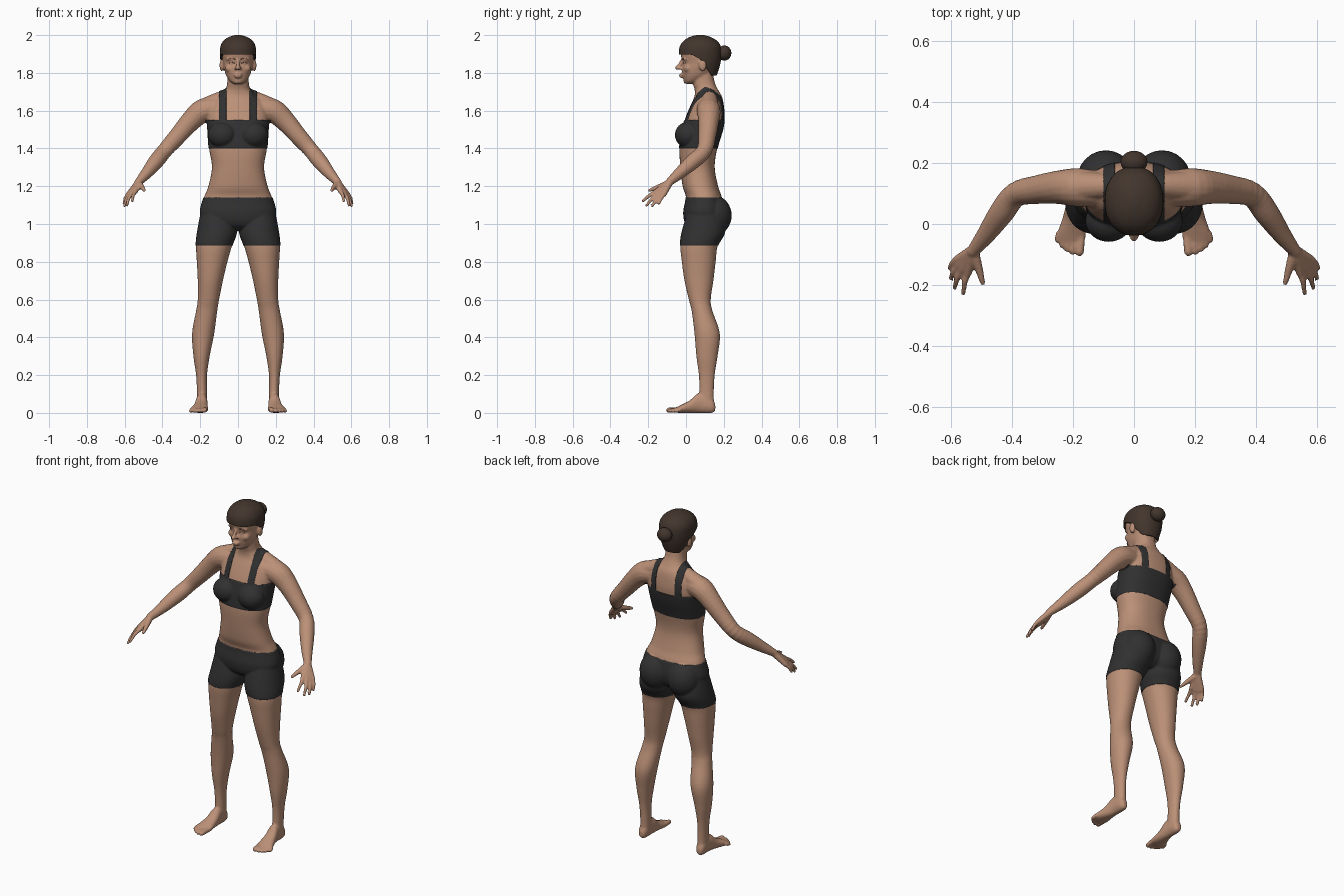
import bpy, bmesh, math
from mathutils import Vector, Matrix
from mathutils.bvhtree import BVHTree

cube = bpy.data.objects.get("Cube")
if cube:
    bpy.data.objects.remove(cube, do_unlink=True)


def material(name, rgb, rough=0.7):
    m = bpy.data.materials.new(name)
    m.use_nodes = True
    m.diffuse_color = (*rgb, 1)
    node = m.node_tree.nodes["Principled BSDF"]
    node.inputs["Base Color"].default_value = (*rgb, 1)
    node.inputs["Roughness"].default_value = rough
    return m


SKIN = material("warm skin", (0.50, 0.28, 0.185))
CLOTH = material("charcoal cloth", (0.03, 0.03, 0.031))
HAIR = material("dark brown hair", (0.055, 0.036, 0.026))
SHADE = material("brown face lines", (0.20, 0.10, 0.065))


def spline(rows, steps):
    """Smooth curve through rows of numbers."""
    out = []
    for i in range(len(rows) - 1):
        quad = rows[max(i - 1, 0)], rows[i], rows[i + 1], rows[min(i + 2, len(rows) - 1)]
        for k in range(steps):
            t = k / steps
            out.append([b + 0.5 * t * (c - a + t * (2*a - 5*b + 4*c - d + t * (3*(b - c) + d - a)))
                        for a, b, c, d in zip(*quad)])
    return out + [list(rows[-1])]


def skin(bm, rings):
    loops = [[bm.verts.new(p) for p in ring] for ring in rings]
    for a, b in zip(loops, loops[1:]):
        for i in range(len(a)):
            j = (i + 1) % len(a)
            bm.faces.new((a[i], a[j], b[j], b[i]))
    bm.faces.new(loops[0])
    bm.faces.new(loops[-1])


def loft(bm, rows, axis="z", power=2.2, seg=48):
    """Rows: position on axis, then low and high of each cross direction."""
    rings = []
    for t, a0, a1, b0, b1 in spline(rows, 6):
        ring = []
        for i in range(seg):
            c, s = (f(math.tau * i / seg) for f in (math.cos, math.sin))
            a = (a0 + a1) / 2 + (a1 - a0) / 2 * math.copysign(abs(c) ** (2 / power), c)
            b = (b0 + b1) / 2 + (b1 - b0) / 2 * math.copysign(abs(s) ** (2 / power), s)
            ring.append((a, b, t) if axis == "z" else (a, t, b))
        rings.append(ring)
    skin(bm, rings)


def ball(bm, centre, radii):
    bmesh.ops.create_uvsphere(bm, u_segments=24, v_segments=16, radius=1,
                              matrix=Matrix.Translation(centre) @ Matrix.Diagonal((*radii, 1)))


def tube(bm, rows, seg=16):
    """Rounded tube through rows of x, y, z, radius."""
    pts = spline(rows, 4)
    rings = []
    for i, p in enumerate(pts):
        d = Vector(pts[min(i + 1, len(pts) - 1)][:3]) - Vector(pts[max(i - 1, 0)][:3])
        q = Vector((0, 0, 1)).rotation_difference(d.normalized())
        angles = [math.tau * k / seg for k in range(seg)]
        rings.append([Vector(p[:3]) + q @ Vector((math.cos(a), math.sin(a), 0)) * p[3] for a in angles])
    skin(bm, rings)
    for p in (rows[0], rows[-1]):
        ball(bm, p[:3], [p[3]] * 3)


def finish(name, bm, mat, angle=60):
    mesh = bpy.data.meshes.new(name)
    bm.to_mesh(mesh)
    bm.free()
    mesh.materials.clear()
    mesh.materials.append(mat)
    mesh.shade_smooth()
    mesh.set_sharp_from_angle(angle=math.radians(angle))
    obj = bpy.data.objects.new(name, mesh)
    bpy.context.collection.objects.link(obj)
    return obj


bm = bmesh.new()

# Leg and foot
loft(bm, [(1.06, .02, .195, .01, .19), (.96, .008, .214, -.02, .205), (.885, .032, .222, -.03, .168),
          (.8, .056, .218, -.022, .157), (.7, .08, .213, -.008, .145), (.6, .1, .213, .015, .131),
          (.54, .11, .222, .03, .14), (.42, .126, .243, .045, .179), (.3, .15, .236, .055, .167),
          (.2, .164, .222, .068, .152), (.1, .164, .217, .07, .147), (.03, .163, .22, .06, .15)], power=2.1)
loft(bm, [(.155, .18, .205, .012, .045), (.135, .166, .217, 0, .08), (.07, .162, .222, 0, .105),
          (.02, .16, .234, 0, .066), (-.03, .157, .25, 0, .04), (-.065, .165, .245, .002, .024)], axis="y")
for x, tip, r in ((.176, -.092, .014), (.199, -.092, .0105), (.217, -.083, .01),
                  (.233, -.07, .01), (.248, -.052, .01)):
    tube(bm, [(x - .004, -.03, .018, r), (x, tip + .02, .016, r), (x + .002, tip, r, r)])

# Arm and shoulder
tube(bm, [(.03, .12, 1.685, .038), (.1, .125, 1.657, .042), (.19, .122, 1.607, .054)])
tube(bm, [(.12, .115, 1.61, .06), (.19, .12, 1.597, .063), (.25, .12, 1.545, .055),
          (.32, .112, 1.465, .047), (.388, .096, 1.388, .042), (.435, .036, 1.33, .041),
          (.485, -.035, 1.268, .031), (.527, -.088, 1.222, .021)])

# Palm, fingers and thumb
wrist = (.525, -.085, 1.222, .019)
for knuckle, tip in (((.543, -.158, 1.172), (.559, -.228, 1.122)), ((.562, -.15, 1.162), (.588, -.209, 1.098)),
                     ((.574, -.135, 1.156), (.6, -.178, 1.096)), ((.582, -.117, 1.156), (.604, -.144, 1.108))):
    mid = [(a + b) / 2 for a, b in zip(knuckle, tip)]
    tube(bm, [wrist, (*knuckle, .0135)])
    tube(bm, [(*knuckle, .0115), (mid[0] + .004, mid[1], mid[2] + .004, .0098), (*tip, .008)])
tube(bm, [(.523, -.1, 1.213, .018), (.508, -.148, 1.195, .0135), (.496, -.193, 1.178, .009)])

# Bust, buttock, ear, brow, cheek, eyelid and nostril
for centre, radii in (((.083, .01, 1.472), (.074, .066, .066)), ((.092, .145, 1.045), (.092, .094, .105)),
                      ((.086, .088, 1.84), (.012, .02, .032)), ((.034, .002, 1.873), (.03, .021, .01)),
                      ((.042, .009, 1.824), (.026, .021, .022)), ((.033, .003, 1.853), (.016, .016, .009)),
                      ((.011, -.034, 1.824), (.008, .01, .008))):
    ball(bm, centre, radii)

# Right side mirrors the left
twin = bmesh.ops.duplicate(bm, geom=bm.verts[:] + bm.edges[:] + bm.faces[:])["geom"]
for v in twin:
    if isinstance(v, bmesh.types.BMVert):
        v.co.x *= -1

# Torso and neck
torso = [(.968, .1, .04, .15), (1.0, .17, .0, .19), (1.06, .2, -.012, .205), (1.14, .18, .0, .19),
         (1.2, .157, -.018, .17), (1.3, .138, -.03, .152), (1.4, .153, -.034, .165), (1.5, .16, -.02, .194),
         (1.57, .163, .0, .204), (1.63, .15, .025, .2), (1.675, .105, .045, .19), (1.71, .068, .046, .17),
         (1.75, .057, .036, .152), (1.82, .056, .04, .14)]
loft(bm, [(z, -w, w, f, b) for z, w, f, b in torso], power=2.3)

# Head, nose, lips and chin
head = [(1.742, .02, -.006, .04), (1.755, .042, -.01, .07), (1.785, .062, -.017, .12), (1.82, .073, -.022, .152),
        (1.855, .079, -.017, .168), (1.9, .085, -.028, .175), (1.94, .083, -.018, .17),
        (1.97, .065, .0, .15), (1.99, .035, .03, .12)]
loft(bm, [(z, -w, w, f, b) for z, w, f, b in head])
tube(bm, [(0, -.046, 1.827, .012), (0, -.031, 1.848, .009), (0, -.016, 1.872, .009)])
for centre, radii in (((0, -.026, 1.79), (.024, .012, .006)), ((0, -.023, 1.779), (.02, .013, .006)),
                      ((0, .0, 1.758), (.024, .014, .015))):
    ball(bm, centre, radii)
bmesh.ops.recalc_face_normals(bm, faces=bm.faces[:])

# Fuse all parts into one smooth surface
rough = finish("body_parts", bm, SKIN)
fuse = rough.modifiers.new("fuse", "REMESH")
fuse.mode = "VOXEL"
fuse.voxel_size = 0.0055
soften = rough.modifiers.new("soften", "SMOOTH")
soften.factor = 0.5
soften.iterations = 5
graph = bpy.context.evaluated_depsgraph_get()
fused = bpy.data.meshes.new_from_object(rough.evaluated_get(graph))
bpy.data.objects.remove(rough, do_unlink=True)
bm = bmesh.new()
bm.from_mesh(fused)
bpy.data.meshes.remove(fused)
face_tree = BVHTree.FromBMesh(bm)


def cut(co, no, low, high):
    faces = [f for f in bm.faces if low < f.calc_center_median().z < high]
    geom = {e for f in faces for e in (*f.verts, *f.edges)}
    bmesh.ops.bisect_plane(bm, geom=faces + list(geom), dist=1e-5, plane_co=co, plane_no=no)


# Crisp garment edges
HEM, WAIST, BAND_LOW, BAND_HIGH, STRAP_TOP = .885, 1.14, 1.4, 1.55, 1.74
STRAP_IN, STRAP_OUT, BAND_SIDE = .062, .1, .172
for z in (HEM, WAIST, BAND_LOW, BAND_HIGH):
    cut((0, 0, z), (0, 0, 1), z - .03, z + .03)
for s in (1, -1):
    for x in (STRAP_IN, STRAP_OUT):
        cut((s * x, 0, 0), (1, 0, 0), BAND_HIGH - .01, STRAP_TOP)
    cut((s * BAND_SIDE, 0, 0), (1, 0, 0), BAND_LOW - .01, BAND_HIGH + .01)


def part_of(c):
    x = abs(c.x)
    if HEM < c.z < WAIST and x < .3:
        return 1
    band = BAND_LOW < c.z < BAND_HIGH and x < BAND_SIDE
    strap = BAND_HIGH <= c.z < STRAP_TOP and STRAP_IN < x < STRAP_OUT
    return 2 if band or strap else 0


for f in bm.faces:
    f.material_index = part_of(f.calc_center_median())
for index, (name, mat) in enumerate((("body", SKIN), ("shorts", CLOTH), ("sports_top", CLOTH))):
    piece = bm.copy()
    bmesh.ops.delete(piece, geom=[f for f in piece.faces if f.material_index != index], context="FACES")
    piece.normal_update()
    for v in piece.verts:
        if index and not v.is_boundary:
            v.co += v.normal * .003
    for f in piece.faces:
        f.material_index = 0
    finish(name, piece, mat)
bm.free()


# Eyebrows, lash lines and mouth line laid on the face
def face_line(name, points, radius):
    line = bmesh.new()
    rows = []
    for x, z in points:
        hit = face_tree.ray_cast(Vector((x, -.5, z)), Vector((0, 1, 0)))[0]
        rows.append((x, (hit.y if hit else -.01) + radius * .4, z, radius))
    tube(line, rows, seg=8)
    bmesh.ops.recalc_face_normals(line, faces=line.faces[:])
    finish(name, line, SHADE)


for side, s in (("left", 1), ("right", -1)):
    face_line(side + "_eyebrow", [(s * .016, 1.873), (s * .034, 1.878), (s * .052, 1.872)], .0022)
    face_line(side + "_lash_line", [(s * .02, 1.852), (s * .033, 1.856), (s * .046, 1.852)], .002)
face_line("mouth_line", [(-.02, 1.784), (0, 1.785), (.02, 1.784)], .0016)


# Hair cap, trimmed upward to a hairline that drops behind the ears
def hairline(y):
    if y < .03:
        return 1.897
    if y < .08:
        return 1.897 - .027 * (y - .03) / .05
    return max(1.785, 1.87 - .085 * (y - .08) / .055)


cap = bmesh.new()
rows = [(1.78, .066, .0, .16), (1.82, .082, -.025, .174), (1.86, .092, -.033, .184), (1.9, .096, -.038, .188),
        (1.94, .093, -.033, .184), (1.97, .077, -.012, .164), (1.99, .048, .02, .13), (2.0, .015, .055, .095)]
loft(cap, [(z, -w, w, f, b) for z, w, f, b in rows], seg=64)
for v in cap.verts:
    v.co.z = max(v.co.z, hairline(v.co.y))
bmesh.ops.recalc_face_normals(cap, faces=cap.faces[:])
finish("hair_cap", cap, HAIR, 50)

bun = bmesh.new()
ball(bun, (0, .203, 1.905), (.044, .037, .04))
finish("hair_bun", bun, HAIR)
